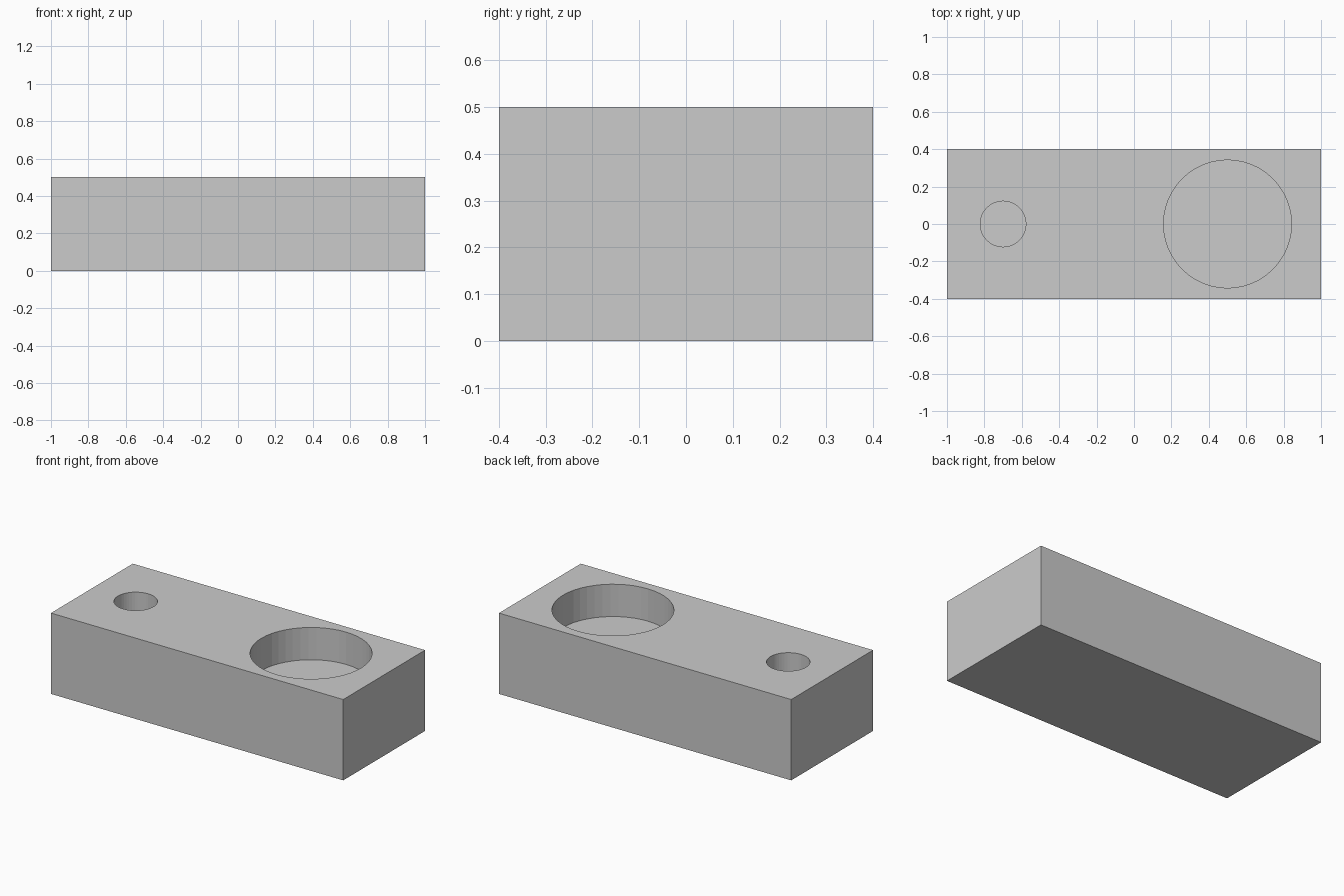
import bpy

if "Cube" in bpy.data.objects:
    bpy.data.objects.remove(bpy.data.objects["Cube"])

# Solid block
bpy.ops.mesh.primitive_cube_add(size=1, location=(0, 0, 0.25))
block = bpy.context.object
block.name = "holder_block"
block.scale = (2.0, 0.8, 0.5)
bpy.ops.object.transform_apply(location=True, scale=True)


def cut_pocket(name, x, radius, depth):
    """Sink a round flat-bottomed pocket into the top of the block."""
    margin = 0.1
    bpy.ops.mesh.primitive_cylinder_add(
        vertices=48, radius=radius, depth=depth + margin,
        location=(x, 0, 0.5 + (margin - depth) / 2))
    cutter = bpy.context.object
    cutter.name = name
    mod = block.modifiers.new(name, 'BOOLEAN')
    mod.operation = 'DIFFERENCE'
    mod.solver = 'EXACT'
    mod.object = cutter
    bpy.context.view_layer.objects.active = block
    bpy.ops.object.modifier_apply(modifier=mod.name)
    bpy.data.objects.remove(cutter, do_unlink=True)


# Wide pocket on the right, narrow pocket on the left
cut_pocket("wide_pocket", 0.5, 0.342, 0.2)
cut_pocket("narrow_pocket", -0.7, 0.122, 0.2)
